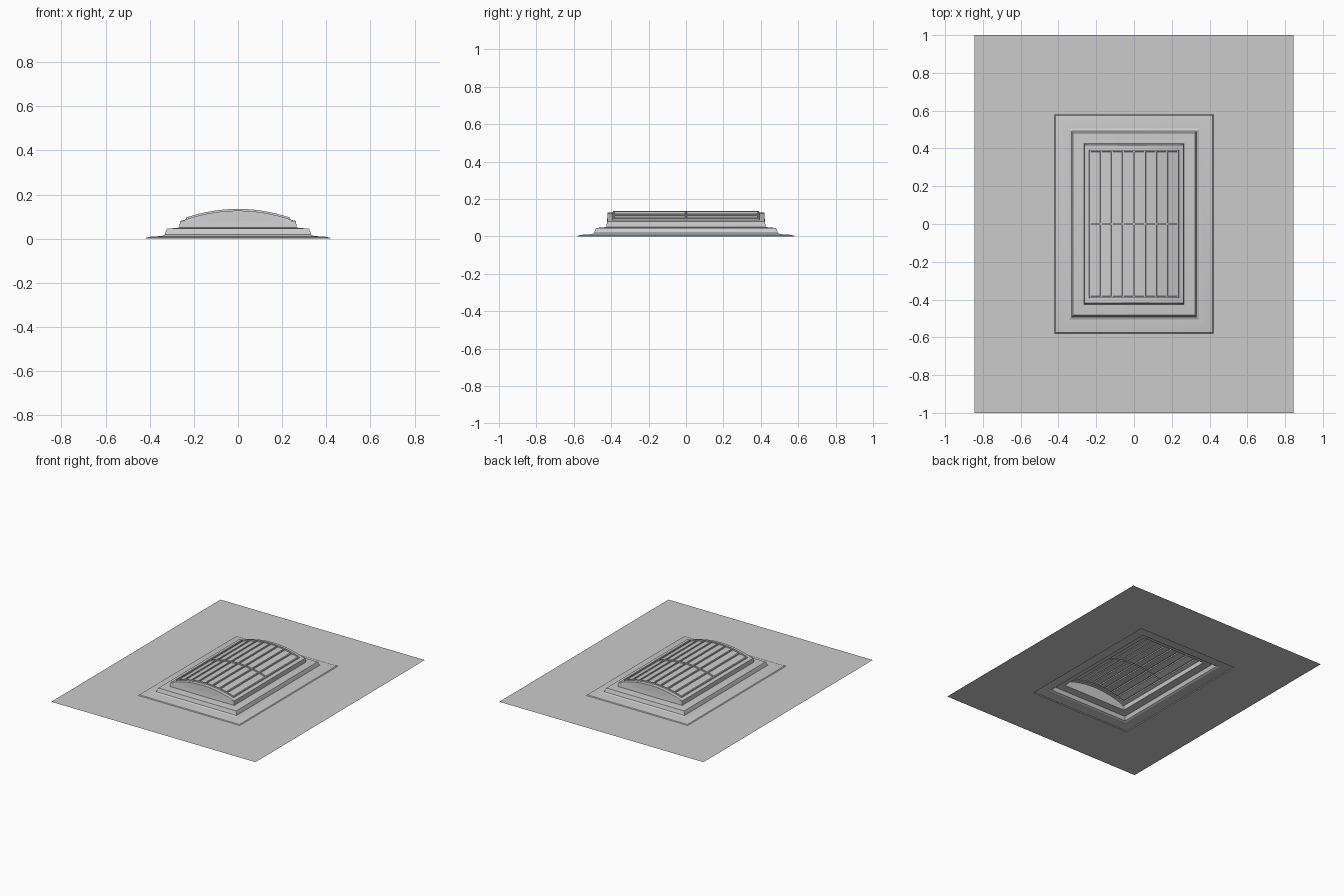
import bpy, bmesh

if "Cube" in bpy.data.objects:
    bpy.data.objects.remove(bpy.data.objects["Cube"])

DY = 0.16  # the plan is this much longer in y than in x (half sizes)


def finish(bm, name):
    bmesh.ops.remove_doubles(bm, verts=bm.verts, dist=1e-5)
    bmesh.ops.recalc_face_normals(bm, faces=bm.faces)
    # open shell: make sure it faces up
    if sum(f.normal.z * f.calc_area() for f in bm.faces) < 0:
        bmesh.ops.reverse_faces(bm, faces=bm.faces)
    mesh = bpy.data.meshes.new(name)
    bm.to_mesh(mesh)
    bm.free()
    obj = bpy.data.objects.new(name, mesh)
    bpy.context.collection.objects.link(obj)
    bpy.context.view_layer.objects.active = obj
    obj.select_set(True)
    bpy.ops.object.shade_smooth_by_angle(angle=0.35)
    obj.select_set(False)


def nested_rings(name, rings):
    """Loft rectangular rings given as (half x, half y, z)."""
    bm = bmesh.new()
    loops = [[bm.verts.new((sx * x, sy * y, z))
              for sx, sy in ((-1, -1), (1, -1), (1, 1), (-1, 1))]
             for x, y, z in rings]
    for a, b in zip(loops, loops[1:]):
        for i in range(4):
            j = (i + 1) % 4
            bm.faces.new((a[i], a[j], b[j], b[i]))
    finish(bm, name)


# Flat ground sheet with an opening under the curb
nested_rings("roof_sheet", [(0.845, 1.0, 0), (0.42, 0.42 + DY, 0)])

# Flared flashing and stepped curb
profile = [(0.42, 0.0), (0.415, 0.005), (0.395, 0.009), (0.345, 0.012),
           (0.332, 0.018), (0.328, 0.03), (0.322, 0.045), (0.266, 0.05),
           (0.262, 0.08)]
nested_rings("stepped_curb", [(x, x + DY, z) for x, z in profile])

# Barrel-vault glazing with embossed bars, as one height field
W, E, H = 0.004, 0.001, 0.008      # bar half width, edge slope, height
PANES = 8
bars_x = [-0.232 + 0.464 * i / PANES for i in range(PANES + 1)]
bars_y = [-0.387, 0.0, 0.387]


def breaks(bars):
    """Grid lines at both edges of every bar and between the bars."""
    pts = [c + s * d for c in bars for s in (-1, 1) for d in (W, W + E)]
    pts += [(a + b) / 2 for a, b in zip(bars, bars[1:])]
    return pts


def on_bar(v, bars):
    return any(abs(v - c) < W + E / 2 for c in bars)


def height(x, y):
    if abs(x) > 0.25 or abs(y) > 0.42:
        return 0.08
    z = 0.086 + 0.041 * (1 - (x / 0.24) ** 2)
    inside = abs(x) < 0.2365 and abs(y) < 0.3915
    if inside and (on_bar(x, bars_x) or on_bar(y, bars_y)):
        z += H
    return z


xs = sorted(breaks(bars_x) + [-0.262, -0.24, 0.24, 0.262])
ys = sorted(breaks(bars_y) + [-0.422, -0.419, 0.419, 0.422])
bm = bmesh.new()
grid = [[bm.verts.new((x, y, height(x, y))) for x in xs] for y in ys]
for r, s in zip(grid, grid[1:]):
    for i in range(len(xs) - 1):
        bm.faces.new((r[i], r[i + 1], s[i + 1], s[i]))
finish(bm, "barrel_vault_glazing")
